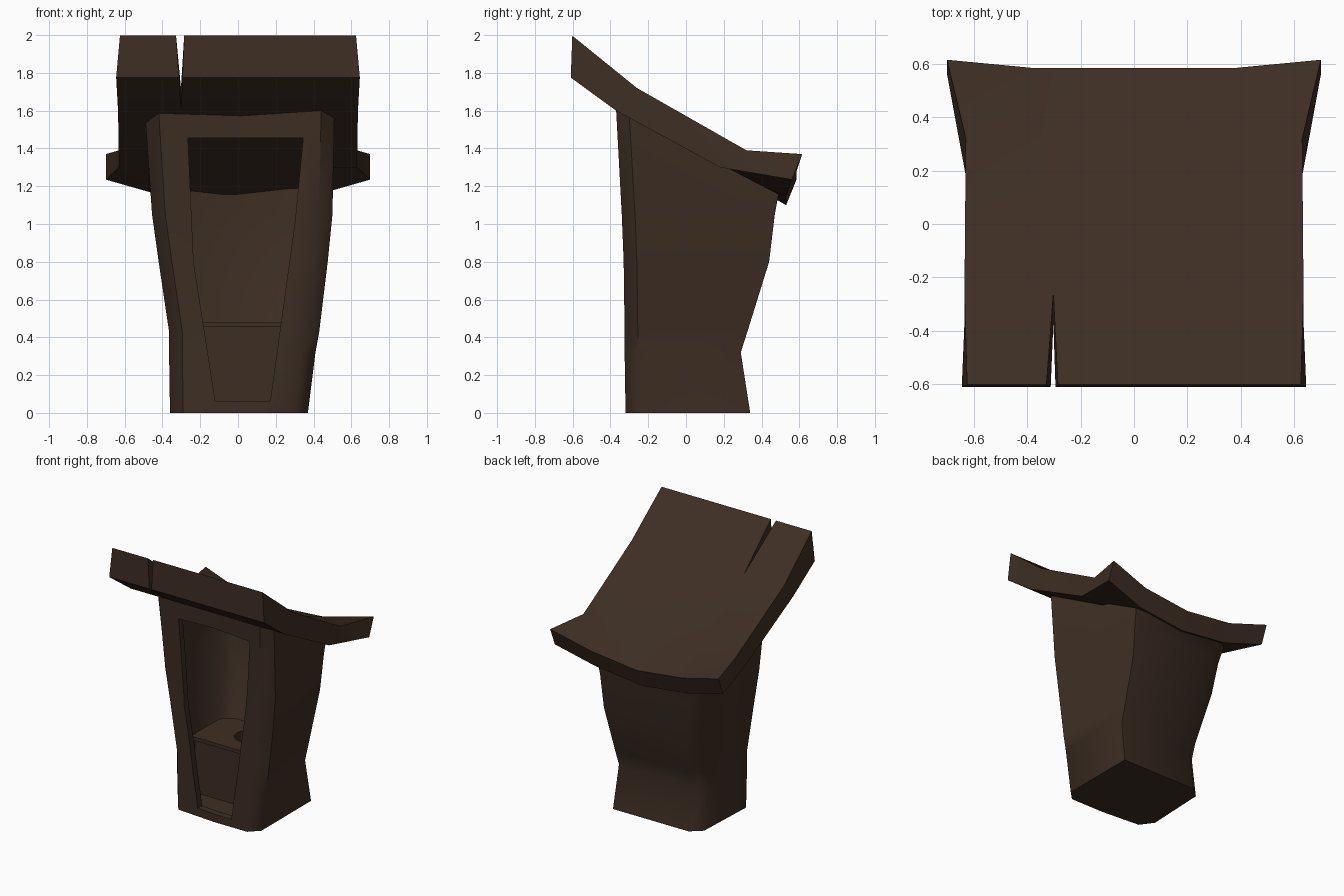
import bpy, bmesh, math

if "Cube" in bpy.data.objects:
    bpy.data.objects.remove(bpy.data.objects["Cube"])

wood = bpy.data.materials.new("dark_brown_wood")
wood.diffuse_color = (0.047, 0.027, 0.0165, 1)
wood.use_nodes = True
wood.node_tree.nodes["Principled BSDF"].inputs["Base Color"].default_value = wood.diffuse_color


def finish(name, bm):
    bmesh.ops.remove_doubles(bm, verts=bm.verts, dist=1e-4)
    bmesh.ops.recalc_face_normals(bm, faces=bm.faces)
    me = bpy.data.meshes.new(name)
    bm.to_mesh(me)
    bm.free()
    ob = bpy.data.objects.new(name, me)
    bpy.context.collection.objects.link(ob)
    me.materials.append(wood)
    return ob


def loft(name, rings):
    """Closed solid through rings of equal point count."""
    bm = bmesh.new()
    vs = [[bm.verts.new(p) for p in r] for r in rings]
    n = len(vs[0])
    for a, b in zip(vs, vs[1:]):
        for i in range(n):
            j = (i + 1) % n
            bm.faces.new((a[i], a[j], b[j], b[i]))
    bm.faces.new(vs[0][::-1])
    bm.faces.new(vs[-1])
    return finish(name, bm)


def box(name, x0, x1, y0, y1, z0, z1):
    ring = [(x0, y0), (x1, y0), (x1, y1), (x0, y1)]
    return loft(name, [[(x, y, z) for x, y in ring] for z in (z0, z1)])


def cut(ob, cutter):
    m = ob.modifiers.new("cut", 'BOOLEAN')
    m.operation, m.solver, m.object = 'DIFFERENCE', 'EXACT', cutter
    bpy.context.view_layer.objects.active = ob
    bpy.ops.object.modifier_apply(modifier=m.name)
    bpy.data.objects.remove(cutter)


def smooth(ob, deg):
    bpy.ops.object.select_all(action='DESELECT')
    ob.select_set(True)
    bpy.context.view_layer.objects.active = ob
    bpy.ops.object.shade_smooth_by_angle(angle=math.radians(deg))


# Crooked walls: z (None = follows the roof slope), left, right, front, back,
# x of the sharp back right corner, inward bow of the front
LEVELS = [(0, -.36, .37, -.32, .34, .37, 0), (.32, -.365, .41, -.325, .29, .355, .01),
          (.43, -.365, .43, -.325, .325, .36, .015), (.8, -.42, .475, -.33, .44, .375, .03),
          (1.05, -.455, .50, -.34, .47, .385, .04), (None, -.49, .51, -.37, .49, .39, .05)]


def wall_rings(t, floor, lift):
    rings = []
    for z, l, r, f, b, br, bow in LEVELS:
        l, r, f, b, br, c = l + t, r - t, f + t, b - t, br - t, .07
        pts = [(l, f + .12), (l + c, f + .025), (.02, f + bow), (r - c, f), (r, f + c),
               (br, b), (l + c + .03, b), (l + .02, b - c)]
        rings.append([(x, y, 1.605 - .52 * (y + .37) + lift if z is None
                       else max(z, floor)) for x, y in pts])
    return rings


walls = loft("walls", wall_rings(0, 0, 0))
cut(walls, loft("room_cutter", wall_rings(.05, .055, .08)))

# Tapered doorway
DOOR = [(-.12, .06), (.17, .06), (.30, 1.0), (.345, 1.455), (-.265, 1.455), (-.235, .8)]
cut(walls, loft("door_cutter", [[(x, y, z) for x, z in DOOR] for y in (-.5, -.2)]))
smooth(walls, 50)

# Bench with a round hole in the lid
bench = box("bench", -.29, .32, -.1, .25, .04, .46)
lid = box("bench_lid", -.31, .345, -.12, .285, .455, .482)
for ob in (bench, lid):
    hole = [(.02 + .1 * math.cos(a * math.pi / 8), .1 + .1 * math.sin(a * math.pi / 8))
            for a in range(16)]
    cut(ob, loft("hole_cutter", [[(x, y, z) for x, y in hole] for z in (.2, .6)]))

# Sagging roof slab: rows of half width, y, z from front to back
TOP = [(.625, -.602, 1.997), (.635, -.26, 1.72), (.63, .32, 1.39), (.70, .585, 1.235)]
UNDER = [(.645, -.61, 1.775), (.635, -.37, 1.60), (.63, .18, 1.30), (.70, .53, 1.10)]
COLS = [-1, -.55, 'L', 'R', 0, .55, 1]
bm = bmesh.new()


def sheet(rows, split):
    grid = []
    for i, (w, y, z) in enumerate(rows):
        line = []
        for c in COLS:
            # the crack closes to a point at the second row
            x = (split[c] if i == 0 else -.302) if c in ('L', 'R') else c * w
            k = abs(x / w) if i == 3 else 0
            # back edge: level in the middle, corners flared up
            up = .045 * k / .55 if k <= .55 else .045 + .2 * (k - .55)
            line.append(bm.verts.new((x, y + .03 * max(0, k - .55) / .45, z + up)))
        grid.append(line)
    return grid


top = sheet(TOP, {'L': -.328, 'R': -.285})
low = sheet(UNDER, {'L': -.312, 'R': -.294})
n = len(COLS)
for j in range(n - 1):
    if COLS[j] == 'L':
        continue
    for i in range(3):
        for g in (top, low):
            bm.faces.new((g[i][j], g[i][j + 1], g[i + 1][j + 1], g[i + 1][j]))
    for i in (0, 3):
        bm.faces.new((top[i][j], top[i][j + 1], low[i][j + 1], low[i][j]))
for i in range(3):
    for j in (0, n - 1):
        bm.faces.new((top[i][j], top[i + 1][j], low[i + 1][j], low[i][j]))
for j in (2, 3):  # crack sides
    bm.faces.new((top[0][j], top[1][j], low[1][j], low[0][j]))
roof = finish("roof", bm)
smooth(roof, 40)
